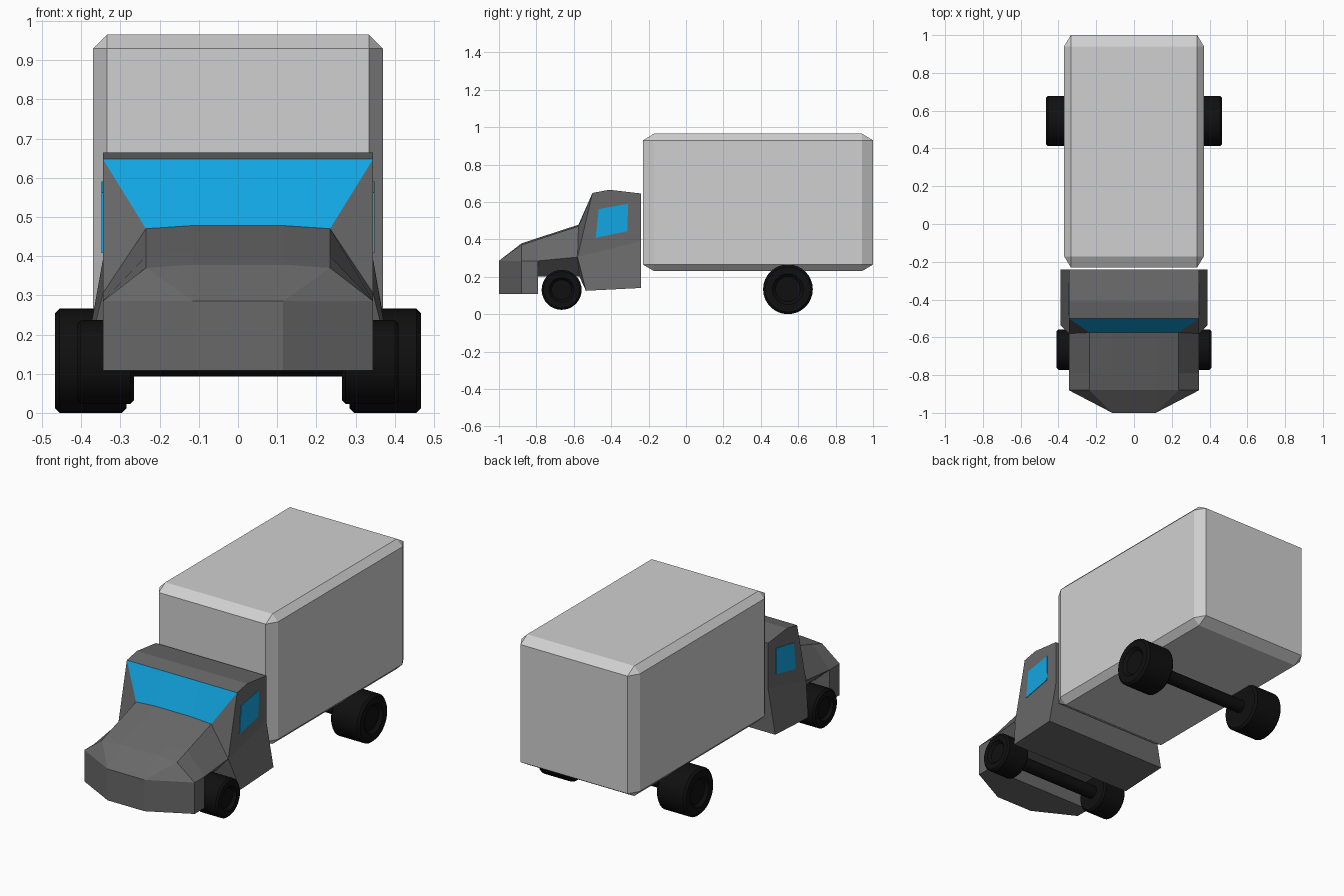
import bpy, bmesh, math
from mathutils import Vector

if "Cube" in bpy.data.objects:
    bpy.data.objects.remove(bpy.data.objects["Cube"])


def material(name, rgb):
    m = bpy.data.materials.new(name)
    m.diffuse_color = (*rgb, 1)
    m.use_nodes = True
    m.node_tree.nodes["Principled BSDF"].inputs["Base Color"].default_value = m.diffuse_color
    return m


LIGHT = material("light_grey", (0.63, 0.63, 0.63))
DARK = material("dark_grey", (0.14, 0.14, 0.14))
BLUE = material("window_blue", (0.006, 0.38, 0.76))
BLACK = material("tyre_black", (0.005, 0.005, 0.005))


def finish(name, bm, *mats):
    bmesh.ops.recalc_face_normals(bm, faces=bm.faces)
    me = bpy.data.meshes.new(name)
    bm.to_mesh(me)
    bm.free()
    for m in mats:
        me.materials.append(m)
    ob = bpy.data.objects.new(name, me)
    bpy.context.collection.objects.link(ob)
    return ob


# Cargo box: chamfered cube, stretched afterwards so the chamfer is longer in y
bm = bmesh.new()
bmesh.ops.create_cube(bm, size=2)
bmesh.ops.bevel(bm, geom=bm.edges[:], offset=0.096, segments=1, affect='EDGES')
bmesh.ops.scale(bm, vec=(0.37, 0.615, 0.3675), verts=bm.verts)
bmesh.ops.translate(bm, vec=(0, 0.385, 0.5975), verts=bm.verts)
finish("cargo_box", bm, LIGHT)

# Cab: loft of half rings (floor, sill, shoulder, upper edge, upper inner), mirrored in x
S2, H2, I2 = (.345, -.79, .285), (.235, -.79, .40), (.115, -.79, .408)
S4, H4, I4 = (.345, -.58, .305), (.235, -.575, .47), (.115, -.575, .478)
B5, E5 = (.115, -.535, .125), (.39, -.535, .125)
nose_low, nose_top = (.115, -1, .108), (.115, -1, .285)
rings = [
    [nose_low, nose_low, nose_top, nose_top, nose_top],
    [(.115, -.88, .108), (.345, -.88, .108), (.345, -.88, .285), (.235, -.88, .37), (.115, -.88, .378)],
    [(.115, -.79, .108), (.345, -.79, .108), S2, H2, I2],
    [(.115, -.79, .2), (.25, -.79, .2), S2, H2, I2],        # wheel arch
    [(.115, -.57, .2), (.25, -.57, .2), S4, H4, I4],
    [B5, E5, S4, H4, I4],                                   # windscreen base
    [B5, E5, S4, (.345, -.5, .648), (.115, -.5, .648)],     # windscreen top
    [B5, E5, S4, (.345, -.41, .665), (.115, -.41, .665)],
    [(.115, -.24, .14), (.39, -.24, .14), (.345, -.24, .39), (.345, -.24, .645), (.115, -.24, .645)],
]
bm = bmesh.new()
shared = {}


def face(points):
    points = list(dict.fromkeys(points))
    if len(points) > 2:
        bm.faces.new([shared.setdefault(p, None) or shared.update({p: bm.verts.new(p)}) or shared[p]
                      for p in points])


loops = [r + [(-x, y, z) for x, y, z in reversed(r)] for r in rings]
for a, b in zip(loops, loops[1:]):
    for i in range(10):
        j = (i + 1) % 10
        face([a[i], a[j], b[j], b[i]])
face(loops[0])
face(loops[-1])
bmesh.ops.recalc_face_normals(bm, faces=bm.faces)
for f in bm.faces:                                          # windscreen
    if f.normal.y < -0.5 and f.calc_center_median().z > 0.52:
        f.material_index = 1
finish("cab", bm, DARK, BLUE)

# Side windows: thin plates on the doors
for s, side in ((1, "right"), (-1, "left")):
    bm = bmesh.new()
    quad = [bm.verts.new((s * .343, y, z)) for y, z in
            ((-.483, .408), (-.313, .443), (-.31, .59), (-.467, .562))]
    f = bm.faces.new(quad)
    out = bmesh.ops.extrude_face_region(bm, geom=[f])
    bmesh.ops.translate(bm, vec=(s * .005, 0, 0),
                        verts=[v for v in out['geom'] if isinstance(v, bmesh.types.BMVert)])
    finish(side + "_window", bm, BLUE)


# Wheels and axles: lathed about the x axis
def lathe(name, profile, y, z, n=32):
    bm = bmesh.new()
    vs = [bm.verts.new((x, 0, r)) for x, r in profile]
    es = [bm.edges.new(p) for p in zip(vs, vs[1:])]
    bmesh.ops.spin(bm, geom=vs + es, axis=(1, 0, 0), cent=(0, 0, 0),
                   angle=math.tau, steps=n, use_merge=True)
    bmesh.ops.remove_doubles(bm, verts=bm.verts, dist=1e-5)
    bmesh.ops.translate(bm, vec=Vector((0, y, z)), verts=bm.verts)
    ob = finish(name, bm, BLACK)
    bpy.context.view_layer.objects.active = ob
    ob.select_set(True)
    bpy.ops.object.shade_smooth_by_angle(angle=math.radians(30))
    ob.select_set(False)


for name, y, z, r, x0, x1 in (("front", -.665, .13, .107, .265, .41),
                              ("rear", .545, .133, .133, .285, .467)):
    for s, side in ((1, "right"), (-1, "left")):
        c = r * .09
        prof = [(x0, 0), (x0, r - c), (x0 + c, r), (x1 - c, r), (x1, r - c),
                (x1, r * .62), (x1 - .015, r * .5), (x1 - .015, 0)]
        lathe(f"{name}_{side}_wheel", [(s * x, q) for x, q in prof], y, z)
    lathe(name + "_axle", [(-x0 - .02, 0), (-x0 - .02, .037), (x0 + .02, .037), (x0 + .02, 0)], y, z, 16)
